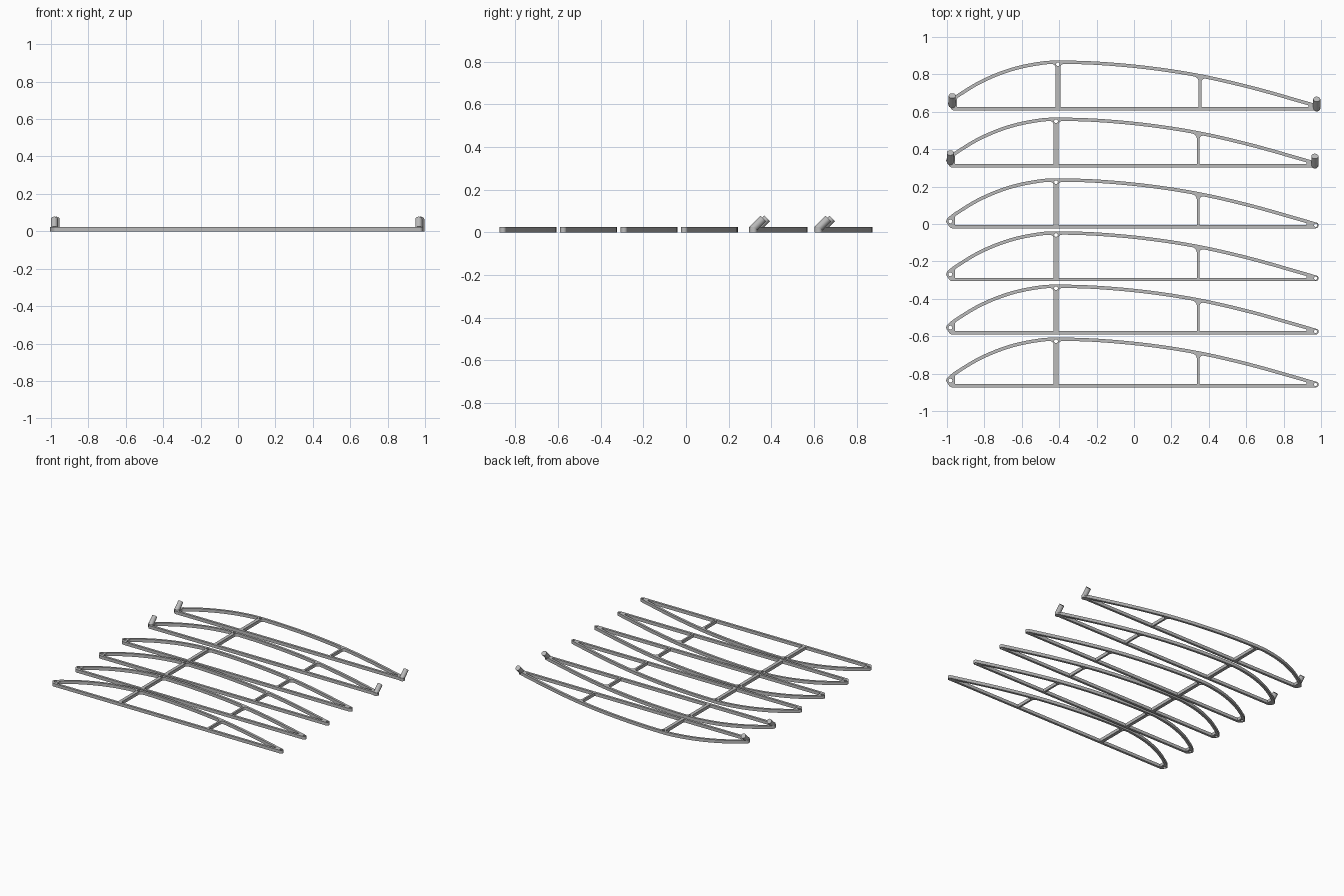
import bpy, math
from mathutils import Matrix, Vector

if "Cube" in bpy.data.objects:
    bpy.data.objects.remove(bpy.data.objects["Cube"])

T = 0.024      # rib thickness (z)
W = 0.018      # width of the outline strips
NOSE, TAIL = (-0.979, 0.037), (0.974, 0.016)
FRONT, REAR = -0.414, 0.346

grey = bpy.data.materials.new("light grey")
grey.diffuse_color = (0.5, 0.5, 0.5, 1)
grey.use_nodes = True
grey.node_tree.nodes["Principled BSDF"].inputs["Base Color"].default_value = grey.diffuse_color

# Upper outline of the wing section, as knots for a smooth curve
KNOTS = [(-0.992, 0.056), (-0.968, 0.077), (-0.824, 0.164), (-0.663, 0.228), (-0.50, 0.262),
         (-0.396, 0.267), (-0.18, 0.260), (0.086, 0.235), (0.353, 0.193),
         (0.62, 0.132), (0.888, 0.057), (0.983, 0.029)]


def slope(i):
    a, b = KNOTS[max(i - 1, 0)], KNOTS[min(i + 1, len(KNOTS) - 1)]
    return (b[1] - a[1]) / (b[0] - a[0])


def upper(x):
    i = 0
    while i < len(KNOTS) - 2 and x > KNOTS[i + 1][0]:
        i += 1
    (x0, y0), (x1, y1) = KNOTS[i], KNOTS[i + 1]
    h = x1 - x0
    t = (x - x0) / h
    return ((2*t**3 - 3*t**2 + 1) * y0 + (t**3 - 2*t**2 + t) * h * slope(i)
            + (3*t**2 - 2*t**3) * y1 + (t**3 - t**2) * h * slope(i + 1))


def arc(c, r, a0, a1, n):
    return [(c[0] + r * math.cos(math.radians(a0 + (a1 - a0) * i / n)),
             c[1] + r * math.sin(math.radians(a0 + (a1 - a0) * i / n))) for i in range(n + 1)]


def circle(c, r, n=24):
    return arc(c, r, 0, 360, n)[:-1]


def outline():
    top = [(x, upper(x)) for x in (-0.986 + 1.960 * i / 80 for i in range(81))]
    tail = arc(TAIL, 0.016, 60, -90, 8)
    nose = arc((-0.967, 0.022), 0.022, 270, 215, 5) + arc(NOSE, 0.022, 195, 125, 6)
    return top + tail + nose


def bay(x0, x1, r0, r1):
    """Opening between the strips, with filleted upper corners."""
    pts = [(x0, W), (x1, W)]
    n = 44
    for i in range(n + 1):
        u = (1 + math.cos(math.pi * i / n)) / 2     # dense near both ends
        x = x0 + (x1 - x0) * u
        s = (upper(x + 0.002) - upper(x - 0.002)) / 0.004
        y = upper(x) - W * math.sqrt(1 + s * s)
        for d, r in ((x - x0, r0), (x1 - x, r1)):
            if d < r:
                y -= r - math.sqrt(max(r * r - (r - d) ** 2, 0))
        pts.append((x, max(y, W + 0.0005)))
    return pts


def rib_mesh(name, loops):
    cu = bpy.data.curves.new(name, 'CURVE')
    cu.dimensions = '2D'
    cu.fill_mode = 'BOTH'
    cu.extrude = T / 2
    for loop in loops:
        sp = cu.splines.new('POLY')
        sp.points.add(len(loop) - 1)
        for p, (x, y) in zip(sp.points, loop):
            p.co = (x, y, 0, 1)
        sp.use_cyclic_u = True
    tmp = bpy.data.objects.new(name, cu)
    bpy.context.collection.objects.link(tmp)
    dg = bpy.context.evaluated_depsgraph_get()
    me = bpy.data.meshes.new_from_object(tmp.evaluated_get(dg))
    bpy.data.objects.remove(tmp)
    me.name = name
    me.materials.clear()
    me.materials.append(grey)
    return me


def finish(ob):
    bpy.ops.object.select_all(action='DESELECT')
    ob.select_set(True)
    bpy.context.view_layer.objects.active = ob
    bpy.ops.object.shade_smooth_by_angle(angle=math.radians(35))


def peg(name, x, y):
    """Round pin leaning back at 45 degrees, on a short upright collar."""
    r, length = 0.0188, 0.073
    axis = Vector((0, 1, 1)).normalized()
    base = Vector((x, y - 0.005, r * 0.7071))
    bpy.ops.mesh.primitive_cylinder_add(vertices=40, radius=r, depth=length)
    pin = bpy.context.object
    pin.name = name
    pin.data.transform(Matrix.Translation(base + axis * length / 2)
                       @ Matrix.Rotation(math.radians(-45), 4, 'X'))
    bpy.ops.mesh.primitive_cylinder_add(vertices=40, radius=0.0195, depth=T,
                                        location=(x, y, T / 2))
    collar = bpy.context.object
    collar.name = name + "_collar"
    for ob in (pin, collar):
        ob.data.materials.append(grey)
        finish(ob)


# Section with three openings and a pin hole at the top of the front strut
frame = [outline(),
         bay(-0.954, FRONT - 0.013, 0.006, 0.020),
         bay(FRONT + 0.013, REAR - 0.007, 0.020, 0.024),
         bay(REAR + 0.007, 0.925, 0.024, 0.002),
         circle((FRONT, 0.247), 0.010)]
end_holes = [circle(NOSE, 0.0105), circle(TAIL, 0.0085)]
plain = rib_mesh("rib", frame + end_holes)
pinned = rib_mesh("pinned_rib", frame)

# Six ribs in a row; the last two carry leaning pins at both ends
tops = [-0.607, -0.324, -0.039, 0.244, 0.569, 0.874]
for i, top in enumerate(tops):
    has_pins = i >= 4
    dx = 0.007 if i == 5 else -0.003
    y = top - 0.267
    ob = bpy.data.objects.new(f"rib_{i + 1}", pinned if has_pins else plain)
    ob.location = (dx, y, T / 2)
    bpy.context.collection.objects.link(ob)
    if i in (0, 4):
        finish(ob)
    if has_pins:
        peg(f"nose_pin_{i + 1}", -0.979 + dx, y + 0.032)
        peg(f"tail_pin_{i + 1}", 0.970 + dx, y + 0.014)
